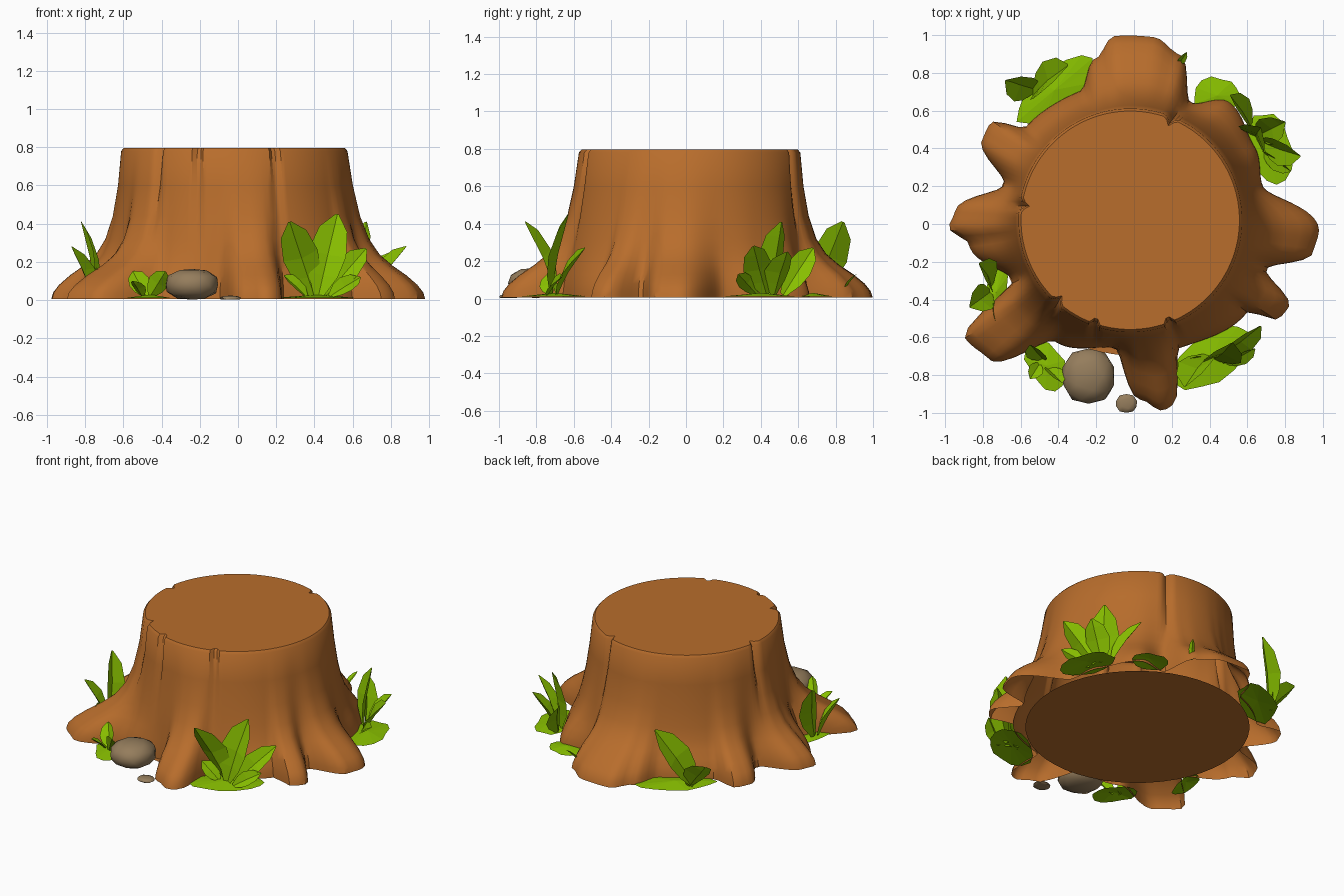
import bpy, bmesh, math, random
from mathutils import Vector

if "Cube" in bpy.data.objects:
    bpy.data.objects.remove(bpy.data.objects["Cube"])

random.seed(4)


def material(name, rgb):
    m = bpy.data.materials.new(name)
    m.diffuse_color = (*rgb, 1)
    m.use_nodes = True
    m.node_tree.nodes["Principled BSDF"].inputs["Base Color"].default_value = m.diffuse_color
    return m


BARK = material("bark_brown", (0.48, 0.153, 0.025))
LEAF = material("leaf_green", (0.25, 0.53, 0.0))
STONE = material("stone_grey_brown", (0.30, 0.205, 0.108))


def make(name, verts, faces, mat, smooth=None):
    me = bpy.data.meshes.new(name)
    me.from_pydata(verts, [], faces)
    me.materials.append(mat)
    if smooth:
        me.polygons.foreach_set("use_smooth", [True] * len(me.polygons))
        me.set_sharp_from_angle(angle=math.radians(smooth))
    ob = bpy.data.objects.new(name, me)
    bpy.context.collection.objects.link(ob)
    return ob


# ---- stump: rings whose ground outline (angle, radius) flares into roots
OUTLINE = [(17, .71), (33, .76), (52, .82), (65, .71), (75, .93), (84, .995), (96, 1.0), (103, .90),
           (112, .76), (138, .77), (145, .93), (151, .92), (163, .72), (176, .95), (181, .98),
           (187, .88), (205, .71), (214, 1.08), (223, 1.05), (236, .75), (261, .665), (272, .93),
           (279, 1.0), (282, .98), (290, .70), (322, .76), (327, .92), (332, .93),
           (341, .74), (351, .96), (358, .98)]
CRACKS = (68, 172, 228, 251, 291)


def outline(a):
    pts = OUTLINE + [(OUTLINE[0][0] + 360, OUTLINE[0][1])]
    if a < pts[0][0]:
        a += 360
    for (a0, r0), (a1, r1) in zip(pts, pts[1:]):
        if a0 <= a <= a1:
            t = (1 - math.cos(math.pi * (a - a0) / (a1 - a0))) / 2
            return r0 + (r1 - r0) * t


# height, trunk radius, share of the root flare
LEVELS = [(0.005, .64, 1), (.04, .64, .97), (.08, .64, .88), (.13, .64, .71), (.18, .64, .50),
          (.24, .64, .30), (.32, .635, .16), (.44, .622, .07), (.6, .607, .02),
          (.78, .592, 0), (.797, .578, 0)]
N = 180
verts, faces = [], []
for z, trunk, share in LEVELS:
    k = max(0, (z - .2) / .6)
    for i in range(N):
        a = i * 360 / N
        r = trunk + (outline(a) - trunk) * share
        near = min(abs(a - c) for c in CRACKS)
        r -= .04 * k * max(0, 1 - near / 3)
        verts.append((r * math.cos(math.radians(a)) - .02 * k,
                      r * math.sin(math.radians(a)) + .02 * k, z))
for j in range(len(LEVELS) - 1):
    for i in range(N):
        n = (i + 1) % N
        faces.append((j * N + i, j * N + n, (j + 1) * N + n, (j + 1) * N + i))
top = (len(LEVELS) - 1) * N
verts.append((-.02, .02, .797))
faces += [(top + i, top + (i + 1) % N, len(verts) - 1) for i in range(N)]
make("stump", verts, faces, BARK, 40)

# ---- round underside; the roots stay open below
ring = [(.705 * math.cos(i * math.tau / 48) - .02, .705 * math.sin(i * math.tau / 48) + .01, .003)
        for i in range(48)]
make("stump_underside", [v for v in ring], [tuple(reversed(range(48)))], BARK)


# ---- cupped leaf blade from base to tip, facing partly outward from the stump
def leaf(name, base, tip, width):
    b, t = Vector(base), Vector(tip)
    d = t - b
    out = Vector((b.x, b.y, 0)).normalized()
    side = d.cross(out + Vector((0, 0, .15))).normalized()
    flat = Vector((-d.y, d.x, 0)).normalized()
    if flat.dot(side) < 0:
        flat = -flat
    side = (side + .75 * flat).normalized()
    up = d.cross(side).normalized()
    if up.z < 0:
        up = -up
    vs, fs = [], []
    for s, w in ((0, .25), (.25, .8), (.5, 1), (.8, .75), (1, .08)):
        c = b + d * s + up * (.07 * d.length * math.sin(math.pi * s))
        h = side * (w * width / 2)
        drop = up * (.22 * w * width)
        vs += [c - h + drop * .5, c - drop * .5, c + h + drop * .5]
    for k in range(4):
        for e in (0, 1):
            p = 3 * k + e
            fs.append((p, p + 1, p + 4, p + 3))
    make(name, vs, fs, LEAF)


# ---- low ragged foliage patch on the ground
def patch(name, x, y, rx, ry, turn):
    n, t = 14, math.radians(turn)
    vs = [(x, y, .03)]
    for i in range(n):
        a, k = i * math.tau / n, random.uniform(.85, 1.05)
        u, v = rx * k * math.cos(a), ry * k * math.sin(a)
        vs.append((x + u * math.cos(t) - v * math.sin(t), y + u * math.sin(t) + v * math.cos(t), .012))
    make(name, vs, [(0, i + 1, (i + 1) % n + 1) for i in range(n)], LEAF)


PATCHES = {"front_right": (.42, -.70, .25, .14, 35), "right_back": (.72, .40, .2, .12, 100),
           "back_right": (.44, .68, .13, .1, 0), "back_left": (-.42, .71, .27, .12, 40),
           "left": (-.73, -.36, .15, .06, 80), "front_left": (-.46, -.75, .15, .1, -55)}
for key, p in PATCHES.items():
    patch("ground_foliage_" + key, *p)

LEAVES = {
    "front_right": [((.40, -.69, .02), (.27, -.86, .41), .19), ((.42, -.72, .02), (.52, -.63, .45), .20),
                    ((.46, -.69, .02), (.67, -.54, .27), .14), ((.48, -.74, .02), (.64, -.66, .12), .10),
                    ((.36, -.72, .02), (.24, -.74, .13), .10)],
    "right_back": [((.64, .46, .02), (.67, .51, .41), .19), ((.68, .43, .02), (.88, .36, .28), .16),
                   ((.66, .47, .02), (.80, .54, .25), .16), ((.62, .52, .02), (.51, .68, .27), .14),
                   ((.68, .38, .02), (.83, .28, .13), .09)],
    "back_left": [((-.54, .68, .02), (-.35, .84, .41), .19), ((-.52, .71, .02), (-.68, .76, .21), .17)],
    "left": [((-.75, -.33, .03), (-.82, -.21, .41), .16), ((-.76, -.36, .03), (-.87, -.44, .28), .15),
             ((-.74, -.42, .10), (-.73, -.52, .16), .07)],
    "front_left": [((-.48, -.72, .02), (-.55, -.64, .15), .11), ((-.46, -.76, .02), (-.38, -.84, .15), .11),
                   ((-.50, -.74, .02), (-.55, -.82, .10), .08)],
    "back_blade": [((.23, .84, .03), (.28, .91, .13), .04)],
}
for key, group in LEAVES.items():
    for i, args in enumerate(group):
        leaf(f"leaf_{key}_{i + 1}", *args)


# ---- boxy rounded stones
def rock(name, x, y, z, rx, ry, rz):
    bm = bmesh.new()
    bmesh.ops.create_icosphere(bm, subdivisions=2, radius=1)
    for v in bm.verts:
        p = v.co / sum(abs(c) ** 2.5 for c in v.co) ** (1 / 2.5)
        p *= random.uniform(.97, 1.0)
        v.co = (x + p.x * rx, y + p.y * ry, max(.003, z + p.z * rz))
    me = bpy.data.meshes.new(name)
    bm.to_mesh(me)
    bm.free()
    me.materials.append(STONE)
    me.polygons.foreach_set("use_smooth", [True] * len(me.polygons))
    me.set_sharp_from_angle(angle=math.radians(40))
    bpy.context.collection.objects.link(bpy.data.objects.new(name, me))


rock("large_stone", -.24, -.805, .082, .142, .148, .084)
rock("small_stone", -.04, -.95, .008, .056, .05, .016)
